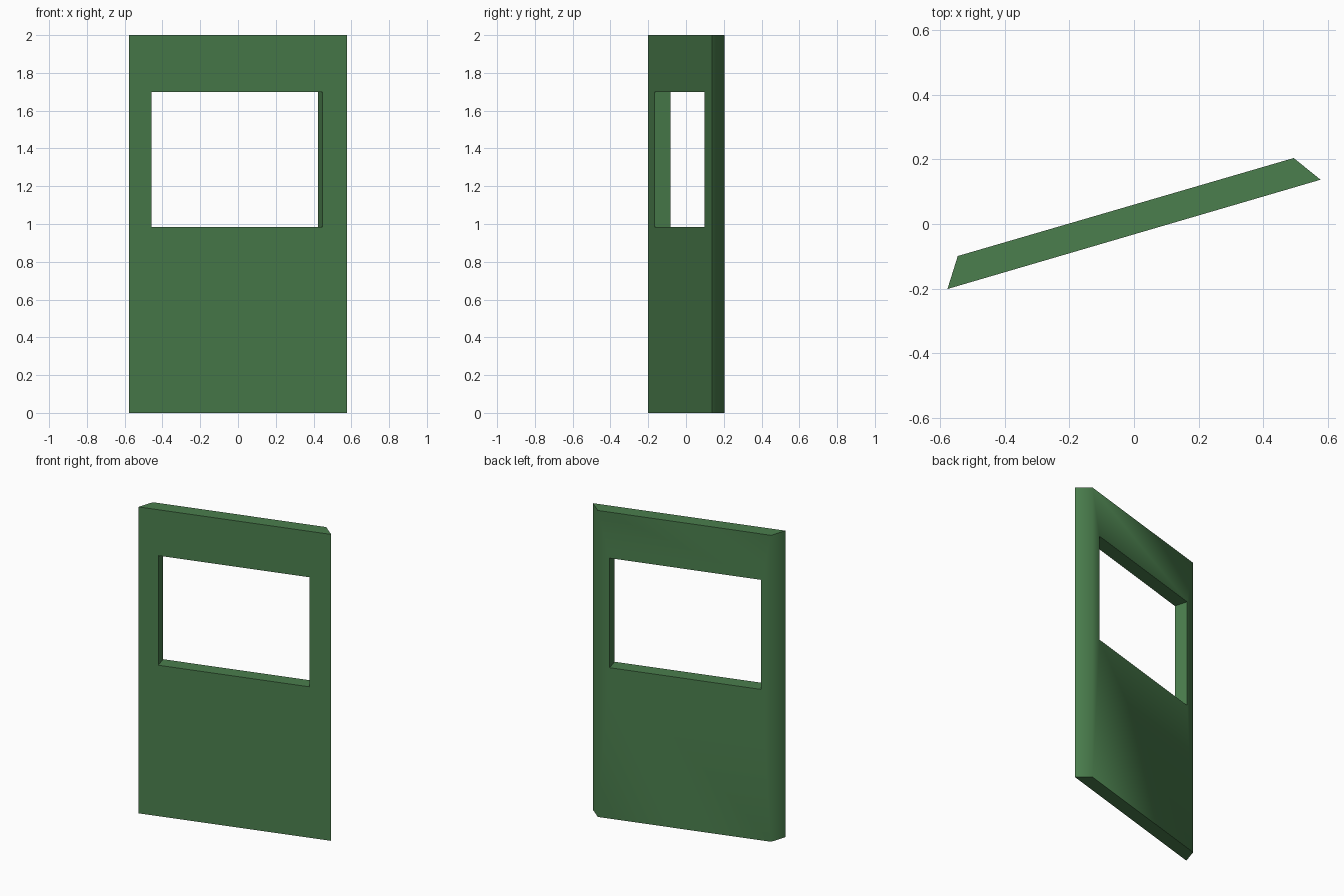
import bpy, bmesh, math
from mathutils import Vector

if "Cube" in bpy.data.objects:
    bpy.data.objects.remove(bpy.data.objects["Cube"])


def prism(name, outline, z0, z1):
    """Extrude a counter-clockwise plan outline from z0 to z1."""
    bm = bmesh.new()
    base = bm.faces.new([bm.verts.new((x, y, z0)) for x, y in outline])
    top = bmesh.ops.extrude_face_region(bm, geom=[base], use_keep_orig=True)
    moved = [g for g in top["geom"] if isinstance(g, bmesh.types.BMVert)]
    bmesh.ops.translate(bm, verts=moved, vec=(0, 0, z1 - z0))
    bmesh.ops.recalc_face_normals(bm, faces=bm.faces)
    mesh = bpy.data.meshes.new(name)
    bm.to_mesh(mesh)
    bm.free()
    obj = bpy.data.objects.new(name, mesh)
    bpy.context.collection.objects.link(obj)
    return obj


# Slanted panel with mitred ends
left, right = Vector((-0.577, -0.201)), Vector((0.577, 0.137))
panel = prism("window_panel", [left, right, (0.494, 0.204), (-0.545, -0.099)], 0, 2)

# Window opening, cut square to the front face
along = (right - left).normalized()
normal = Vector((-along.y, along.x))


def front_point(x):
    return left + along * ((x - left.x) / along.x)


a, b = front_point(-0.459), front_point(0.447)
cutter = prism("window_cutter",
               [a - normal * 0.1, b - normal * 0.1, b + normal * 0.2, a + normal * 0.2],
               0.985, 1.70)
cutter.hide_render = True

cut = panel.modifiers.new("window", 'BOOLEAN')
cut.operation = 'DIFFERENCE'
cut.solver = 'EXACT'
cut.object = cutter
bpy.context.view_layer.objects.active = panel
panel.select_set(True)
bpy.ops.object.modifier_apply(modifier=cut.name)
bpy.data.objects.remove(cutter)

# Soft shading across the rear mitres, green paint
bpy.ops.object.shade_smooth_by_angle(angle=math.radians(60))
green = bpy.data.materials.new("green_paint")
green.diffuse_color = (0.07, 0.21, 0.075, 1)
green.use_nodes = True
green.node_tree.nodes["Principled BSDF"].inputs["Base Color"].default_value = green.diffuse_color
panel.data.materials.clear()
panel.data.materials.append(green)
